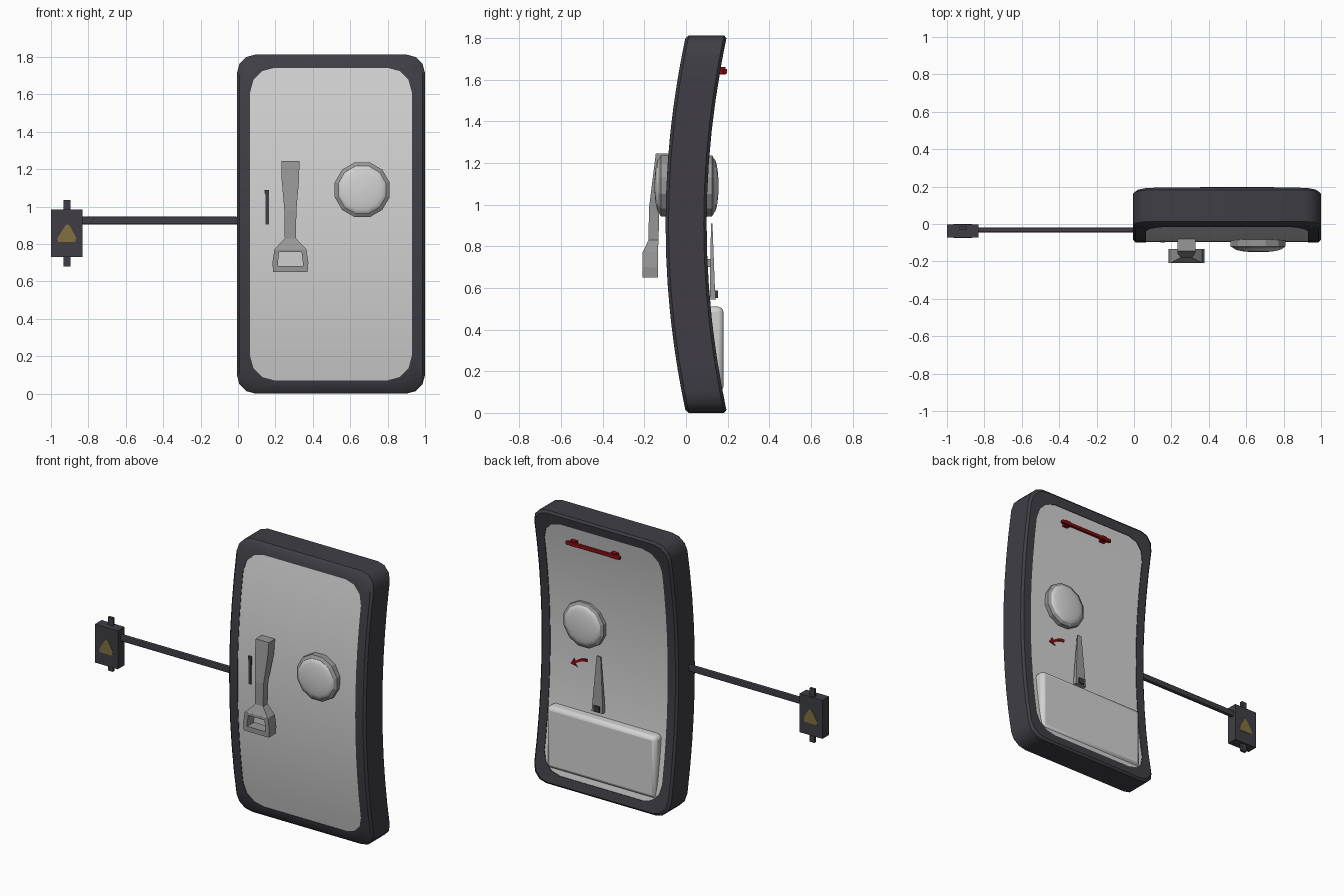
import bpy, bmesh, math

if "Cube" in bpy.data.objects:
    bpy.data.objects.remove(bpy.data.objects["Cube"])

H, T = 1.813, 0.197            # door height and thickness


def mat(name, c):
    m = bpy.data.materials.new(name)
    m.diffuse_color = (*c, 1)
    m.use_nodes = True
    m.node_tree.nodes["Principled BSDF"].inputs["Base Color"].default_value = m.diffuse_color
    return m


DARK = mat("dark_rubber", (0.05, 0.048, 0.06))
PALE = mat("pale_grey_paint", (0.65, 0.65, 0.65))
METAL = mat("mid_grey_metal", (0.31, 0.31, 0.31))
RED = mat("deep_red", (0.25, 0.004, 0.006))
GOLD = mat("dull_gold", (0.22, 0.16, 0.05))


def curve(z):
    """y of the bowed front face at height z"""
    return -0.098 + 0.098 * ((z - H / 2) / (H / 2)) ** 2


def finish(bm, name, m, smooth=None, bevel=0):
    bmesh.ops.recalc_face_normals(bm, faces=bm.faces[:])
    me = bpy.data.meshes.new(name)
    bm.to_mesh(me)
    bm.free()
    ob = bpy.data.objects.new(name, me)
    bpy.context.collection.objects.link(ob)
    me.materials.append(m)
    if bevel:
        b = ob.modifiers.new("bevel", "BEVEL")
        b.width, b.segments = bevel, 2
    if smooth:
        bpy.ops.object.select_all(action="DESELECT")
        ob.select_set(True)
        bpy.context.view_layer.objects.active = ob
        bpy.ops.object.shade_smooth_by_angle(angle=math.radians(smooth))
    return ob


def loft(rings, name, m, closed=False, **kw):
    """skin equal-length rings of points; cap the ends or join them"""
    bm = bmesh.new()
    vs = [[bm.verts.new(p) for p in r] for r in rings]
    n, k = len(rings[0]), len(rings)
    for i in range(k if closed else k - 1):
        a, b = vs[i], vs[(i + 1) % k]
        for j in range(n):
            bm.faces.new((a[j], a[(j + 1) % n], b[(j + 1) % n], b[j]))
    if not closed:
        bm.faces.new(vs[0])
        bm.faces.new(vs[-1])
    return finish(bm, name, m, **kw)


def box(name, m, x, y, z, **kw):
    r = [[(a, b, c) for a, b in ((x[0], y[0]), (x[1], y[0]), (x[1], y[1]), (x[0], y[1]))] for c in z]
    return loft(r, name, m, **kw)


def plate(name, m, pts, y0, y1, **kw):
    """xz outline pushed through y"""
    return loft([[(x, y, z) for x, z in pts] for y in (y0, y1)], name, m, **kw)


def round_rect(x0, x1, z0, z1, r, side=10):
    pts = []
    for cx, cz, a0 in ((x1 - r, z0 + r, -90), (x1 - r, z1 - r, 0), (x0 + r, z1 - r, 90), (x0 + r, z0 + r, 180)):
        for i in range(4):
            a = math.radians(a0 + i * 30)
            pts.append((cx + r * math.cos(a), cz + r * math.sin(a)))
    out = []
    for i, p in enumerate(pts):
        q = pts[(i + 1) % len(pts)]
        n = side if i in (3, 11) else 1
        out += [(p[0] + (q[0] - p[0]) * k / n, p[1] + (q[1] - p[1]) * k / n) for k in range(n)]
    return out


# door frame: rounded ring bent along the door's curve
rings = []
for inset, r, d in ((0, .1, .014), (.014, .1, 0), (.071, .13, 0), (.071, .13, T), (.014, .1, T), (0, .1, T - .014)):
    o = round_rect(-.006 + inset, 1 - inset, inset, H - inset, r)
    rings.append([(x, curve(z) + d, z) for x, z in o])
loft(rings, "door_frame", DARK, closed=True, smooth=35)

# curved skin panel filling the frame
rows = []
for i in range(17):
    z = .05 + (H - .1) * i / 16
    f, b = curve(z) + .003, curve(z) + T - .004
    rows.append([(.045, f, z), (.95, f, z), (.95, b, z), (.045, b, z)])
loft(rows, "door_panel", PALE, smooth=35)

# porthole: twelve-sided rim with domed glass on both sides
WX, WZ = .664, 1.09


def turned(name, m, prof, n, **kw):
    loft([[(WX + r * math.cos(2 * math.pi * (j + .5) / n), y, WZ + r * math.sin(2 * math.pi * (j + .5) / n))
           for j in range(n)] for r, y in prof], name, m, **kw)


turned("window_rim", METAL, [(.134, -.131), (.152, -.12), (.152, .125), (.13, .137)], 12)
for s, base, name in ((-1, -.129, "window_dome_front"), (1, .134, "window_dome_back")):
    prof = [(.134 * math.cos(t * math.pi / 10), base + s * .022 * math.sin(t * math.pi / 10)) for t in range(5)]
    turned(name, PALE, prof + [(.004, base + s * .022)], 12, smooth=40)

# outside handle arm: half width, front y, back y, height
HX = .28
sec = [(.048, -.145, -.08, 1.245), (.047, -.157, -.09, 1.15), (.032, -.178, -.128, .98),
       (.03, -.18, -.132, .83), (.085, -.208, -.135, .772)]
loft([[(HX - w, f, z), (HX + w, f, z), (HX + w, b, z), (HX - w, b, z)] for w, f, b, z in sec],
     "outer_handle_arm", METAL)
# open hand grip under the arm
outer = [(-.085, .773), (.085, .773), (.096, .70), (.092, .65), (-.092, .65), (-.096, .70)]
inner = [(-.06, .757), (.06, .757), (.067, .70), (.067, .683), (-.067, .683), (-.067, .70)]
loft([[(HX + x, y, z) for x, z in o] for o, y in ((outer, -.208), (outer, -.135), (inner, -.135), (inner, -.208))],
     "outer_handle_grip", METAL, closed=True)

# dark slot beside the handle
plate("handle_slot", DARK, [(.148, .905), (.166, .905), (.166, 1.09), (.143, 1.09), (.143, 1.07), (.148, 1.06)],
      -.099, -.09)

# storage pocket low on the inside
box("inner_pocket", PALE, (.1, .9), (.08, .18), (.1, .51), bevel=.025, smooth=35)

# inside lever with pivot and dark tip
LX = .553
loft([[(LX - w, f, z), (LX + w, f, z), (LX + w, b, z), (LX - w, b, z)]
      for w, f, b, z in ((.04, .115, .143, .545), (.036, .115, .138, .62), (.015, .12, .127, .91))],
     "inner_lever", METAL)
box("lever_pivot", METAL, (LX - .012, LX + .012), (.08, .122), (.70, .74))
box("lever_tip", DARK, (LX - .02, LX + .02), (.12, .153), (.552, .588))

# red curved arrow marking on the inside
arc = [(.655 + .09 * t, .845 - .035 * t * t) for t in (0, .25, .5, .75, 1)]
arrow = [(x, z + .009) for x, z in arc] + [(.752, .835), (.778, .795), (.727, .785)] + [(x, z - .009) for x, z in arc[::-1]]
plate("arrow_mark", RED, arrow, .094, .102)

# red grab bar at the top of the inside
box("grab_bar", RED, (.35, .75), (.178, .198), (1.628, 1.652), bevel=.006)
for i, x in enumerate((.40, .70)):
    box("grab_bar_post_%d" % i, RED, (x - .02, x + .02), (.15, .19), (1.625, 1.66))

# side arm and warning box with tabs
box("side_arm", DARK, (-.84, -.0), (-.046, -.018), (.905, .946), bevel=.008)
box("warning_box", DARK, (-1, -.832), (-.072, -.002), (.73, .985))
box("box_tab", DARK, (-.933, -.896), (-.032, -.014), (.68, 1.035))

# blunt triangular warning plates on both faces of the box
tri = [(-.962, .81), (-.87, .81), (-.866, .835), (-.898, .895), (-.912, .906), (-.926, .895), (-.966, .83)]
plate("warning_plate_front", GOLD, tri, -.075, -.070)
plate("warning_plate_back", GOLD, tri, -.004, .001)
